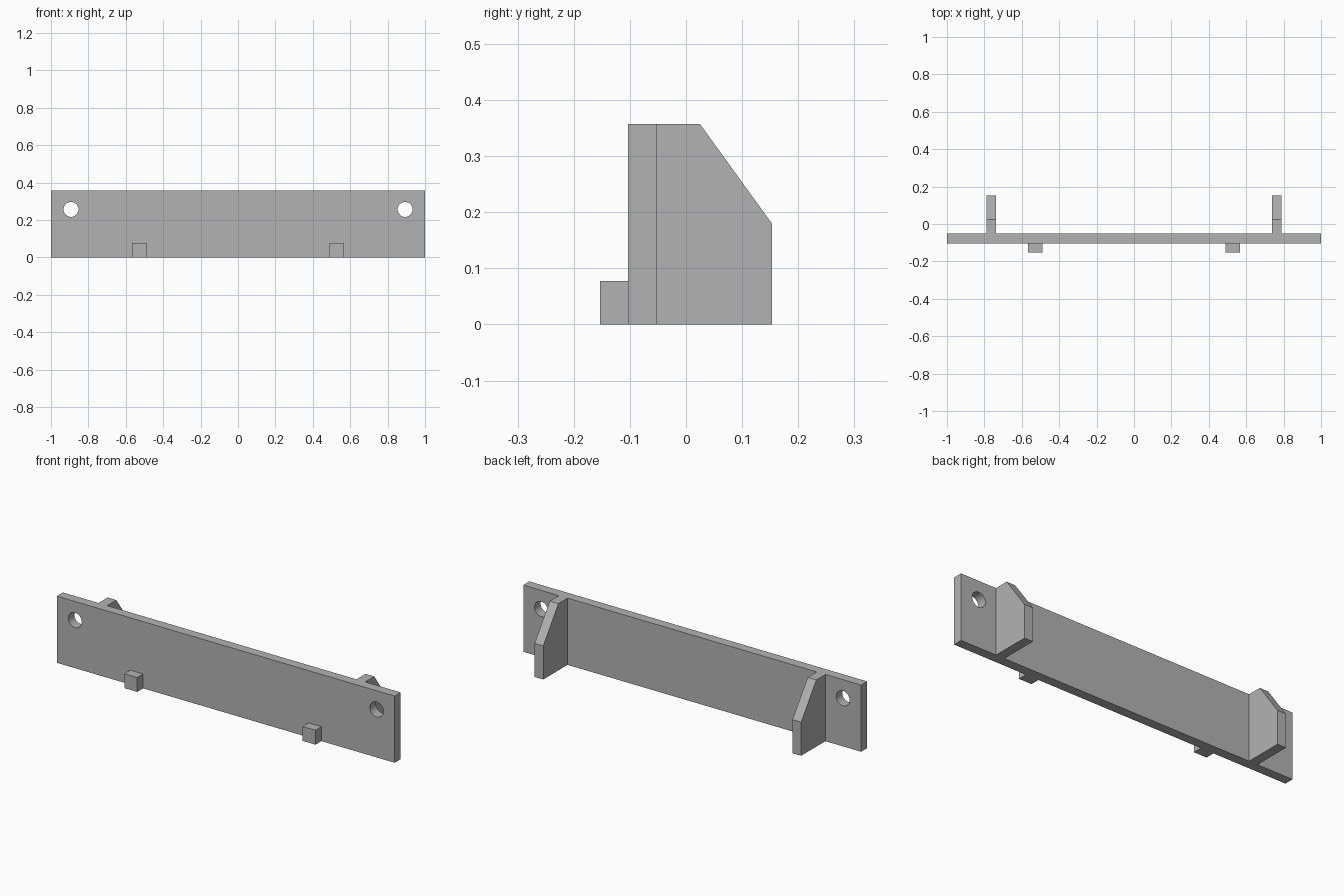
import bpy
import bmesh
import math
from mathutils import Matrix

if "Cube" in bpy.data.objects:
    bpy.data.objects.remove(bpy.data.objects["Cube"])

grey = bpy.data.materials.new("grey")
grey.diffuse_color = (0.45, 0.45, 0.45, 1)
grey.use_nodes = True
grey.node_tree.nodes["Principled BSDF"].inputs["Base Color"].default_value = grey.diffuse_color


def prism(name, profile, axis, start, end):
    """Extrude a 2D profile along x (profile = y, z) or y (profile = x, z)."""
    bm = bmesh.new()
    place = (lambda a, b: (start, a, b)) if axis == "x" else (lambda a, b: (a, start, b))
    face = bm.faces.new([bm.verts.new(place(a, b)) for a, b in profile])
    moved = bmesh.ops.extrude_face_region(bm, geom=[face])["geom"]
    step = (end - start, 0, 0) if axis == "x" else (0, end - start, 0)
    bmesh.ops.translate(bm, vec=step, verts=[v for v in moved if isinstance(v, bmesh.types.BMVert)])
    bmesh.ops.recalc_face_normals(bm, faces=bm.faces)
    mesh = bpy.data.meshes.new(name)
    bm.to_mesh(mesh)
    bm.free()
    mesh.materials.append(grey)
    obj = bpy.data.objects.new(name, mesh)
    bpy.context.collection.objects.link(obj)
    return obj


def rect(a0, a1, b0, b1):
    return [(a0, b0), (a1, b0), (a1, b1), (a0, b1)]


FRONT, BACK, HEIGHT = -0.103, -0.052, 0.357

# Long mounting plate
plate = prism("plate", rect(-1, 1, 0, HEIGHT), "y", FRONT, BACK)

for side, label in ((-1, "left"), (1, "right")):
    # Screw hole through the plate
    circle = [(side * 0.893 + 0.04 * math.cos(i * math.tau / 32),
               0.257 + 0.04 * math.sin(i * math.tau / 32)) for i in range(32)]
    cutter = prism(label + "_hole_cutter", circle, "y", FRONT - 0.05, BACK + 0.05)
    cutter.hide_render = True
    cutter.hide_set(True)
    cut = plate.modifiers.new(label + "_hole", "BOOLEAN")
    cut.operation = "DIFFERENCE"
    cut.solver = "EXACT"
    cut.object = cutter

    # Rear rib with a sloped upper corner
    rib = [(BACK, 0), (0.153, 0), (0.153, 0.18), (0.025, HEIGHT), (BACK, HEIGHT)]
    prism(label + "_rib", rib, "x", side * 0.738, side * 0.789)

    # Small front peg at the lower edge
    x0, x1 = sorted((side * 0.49, side * 0.566))
    prism(label + "_peg", rect(x0, x1, 0, 0.077), "y", -0.153, FRONT)

# Smooth hole walls, sharp edges elsewhere
bpy.context.view_layer.objects.active = plate
plate.select_set(True)
for m in list(plate.modifiers):
    bpy.ops.object.modifier_apply(modifier=m.name)
bpy.ops.object.shade_smooth_by_angle(angle=math.radians(30))
